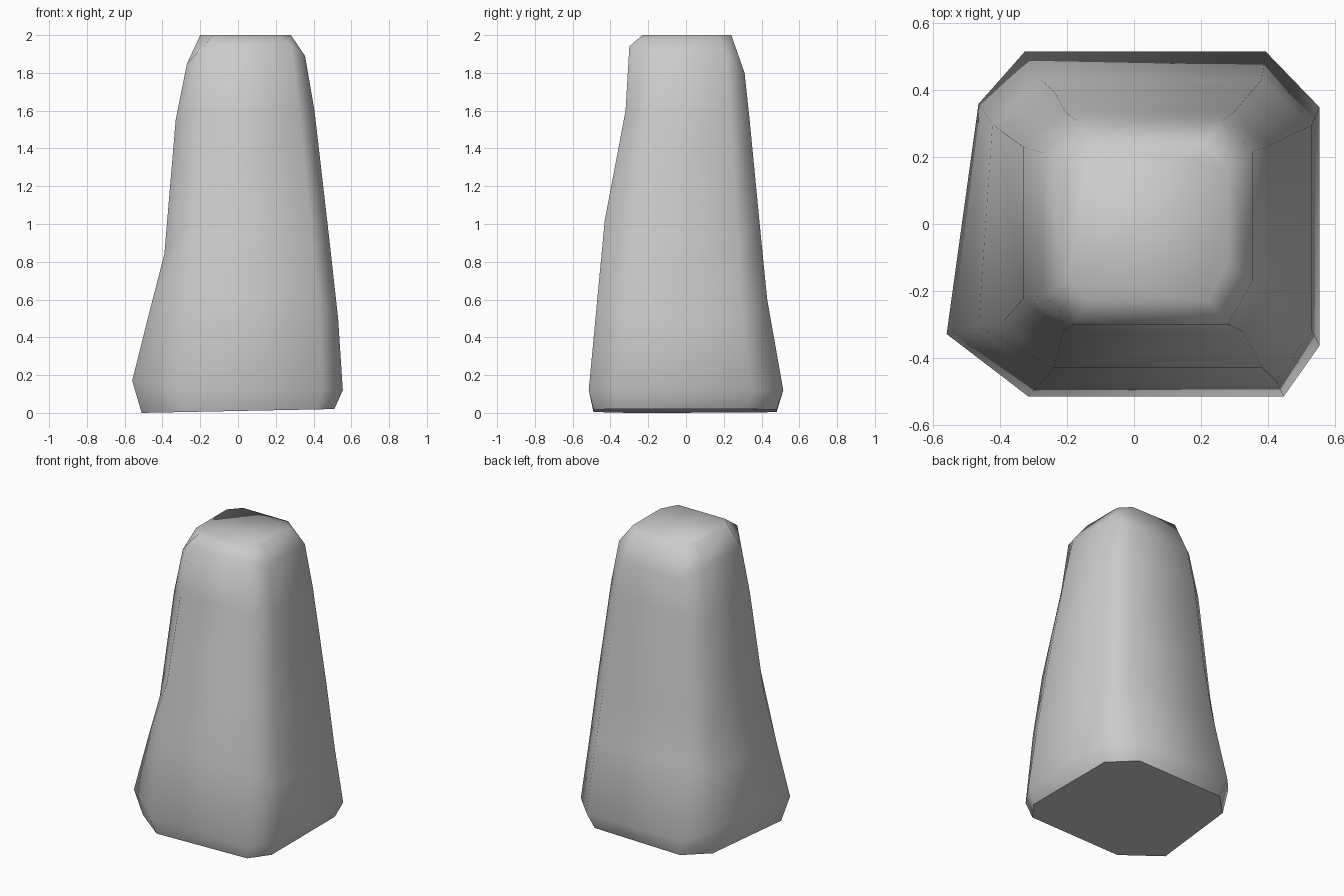
import bpy
import bmesh
from mathutils import Vector

cube = bpy.data.objects.get("Cube")
if cube:
    bpy.data.objects.remove(cube, do_unlink=True)

# Each side of the pillar: outline as (distance from axis, height), bottom to top,
# plus how far its two ends reach toward the neighbouring sides (bottom, top)
front = dict(outline=[(.49, 0), (.515, .12), (.47, .6), (.43, 1.02), (.32, 1.6), (.3, 1.94), (.23, 2)],
             start=(.54, .69), end=(.81, .79))
left = dict(outline=[(.51, 0), (.555, .12), (.53, .5), (.48, .95), (.405, 1.6), (.355, 1.89), (.28, 2)],
            start=(.74, .53), end=(.67, .71))
back = dict(outline=[(.48, 0), (.515, .12), (.43, .6), (.395, .95), (.335, 1.57), (.31, 1.8), (.24, 2)],
            start=(.7, .76), end=(.57, .65))
right = dict(outline=[(.51, 0), (.56, .17), (.465, .55), (.39, .84), (.33, 1.55), (.27, 1.85), (.2, 2)],
             start=(.7, .68), end=(.62, .73))
sides = [front, left, back, right]
normals = [Vector((0, -1, 0)), Vector((1, 0, 0)), Vector((0, 1, 0)), Vector((-1, 0, 0))]
ring_count = len(front["outline"])
back_right_pinch = {0: .86, 1: .83, 2: .91}

bm = bmesh.new()
rings = []
for r in range(ring_count):
    ring = []
    t = r / (ring_count - 1)
    for k, side in enumerate(sides):
        dist, height = side["outline"][r]
        for end, step in (("start", -1), ("end", 1)):
            neighbour = (k + step) % len(sides)
            low, high = side[end]
            reach = (low + (high - low) * t) * sides[neighbour]["outline"][r][0]
            d = dist
            if side is right and end == "start":
                d *= back_right_pinch.get(r, 1)
            p = normals[k] * d + normals[neighbour] * reach
            # The underside tilts slightly
            p.z = height if r else .02 * (p.x + .51)
            ring.append(bm.verts.new(p))
    rings.append(ring)

# Walls, cap and underside
for lower, upper in zip(rings, rings[1:]):
    n = len(lower)
    for i in range(n):
        j = (i + 1) % n
        bm.faces.new((lower[i], lower[j], upper[j], upper[i]))
bm.faces.new(rings[-1])
underside = bm.faces.new(list(reversed(rings[0])))
for face in bm.faces:
    face.smooth = face is not underside
for edge in underside.edges:
    edge.smooth = False

mesh = bpy.data.meshes.new("rock_pillar")
bm.to_mesh(mesh)
bm.free()
pillar = bpy.data.objects.new("rock_pillar", mesh)
bpy.context.collection.objects.link(pillar)

# Plain grey stone
stone = bpy.data.materials.new("grey_stone")
stone.use_nodes = True
colour = (.6, .6, .6, 1)
stone.diffuse_color = colour
stone.node_tree.nodes["Principled BSDF"].inputs["Base Color"].default_value = colour
mesh.materials.append(stone)
